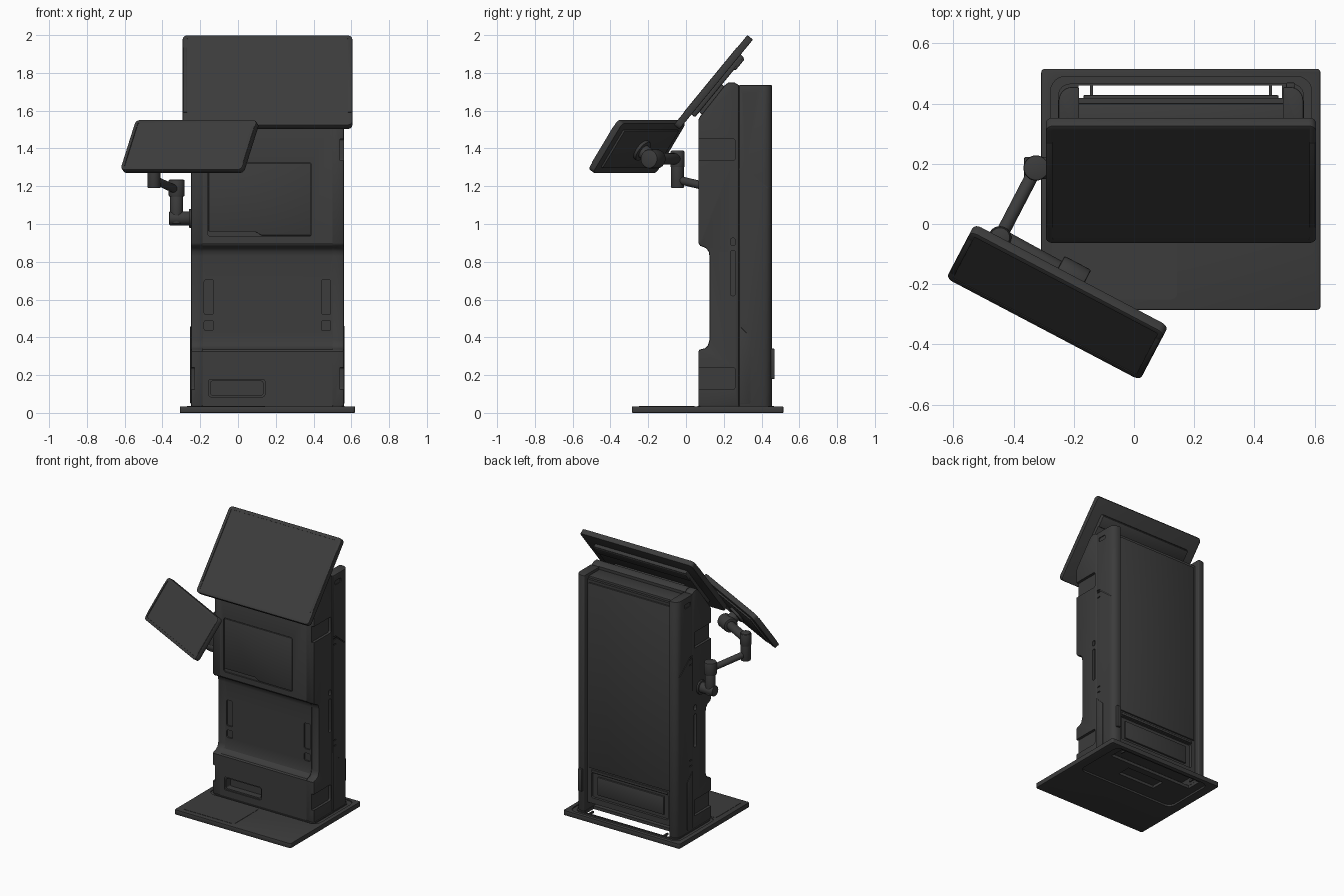
import bpy, bmesh, math
from mathutils import Vector, Matrix

if "Cube" in bpy.data.objects:
    bpy.data.objects.remove(bpy.data.objects["Cube"])

XC = 0.156                       # symmetry plane of the cabinet
DARK = bpy.data.materials.new("dark_grey")
DARK.diffuse_color = (0.045, 0.045, 0.045, 1)
DARK.use_nodes = True
DARK.node_tree.nodes["Principled BSDF"].inputs["Base Color"].default_value = DARK.diffuse_color


def activate(o):
    bpy.ops.object.select_all(action='DESELECT')
    o.select_set(True)
    bpy.context.view_layer.objects.active = o


def finish(name, bm, bevel=0, mat=None):
    bmesh.ops.recalc_face_normals(bm, faces=bm.faces)
    me = bpy.data.meshes.new(name)
    bm.to_mesh(me)
    bm.free()
    o = bpy.data.objects.new(name, me)
    bpy.context.collection.objects.link(o)
    me.materials.append(DARK)
    if mat:
        me.transform(mat)
    activate(o)
    if bevel:
        m = o.modifiers.new("bevel", 'BEVEL')
        m.width, m.segments, m.limit_method, m.angle_limit = bevel, 2, 'ANGLE', math.radians(40)
        bpy.ops.object.modifier_apply(modifier="bevel")
    bpy.ops.object.shade_smooth_by_angle(angle=math.radians(32))
    return o


def prism(name, pts, axis, d0, d1, bevel=0, mat=None):
    """Extrude a 2D outline along the given axis from d0 to d1."""
    put = {'x': lambda a, b, d: (d, a, b), 'y': lambda a, b, d: (a, d, b), 'z': lambda a, b, d: (a, b, d)}[axis]
    bm = bmesh.new()
    lo = [bm.verts.new(put(a, b, d0)) for a, b in pts]
    hi = [bm.verts.new(put(a, b, d1)) for a, b in pts]
    bm.faces.new(lo)
    bm.faces.new(hi)
    n = len(pts)
    for i in range(n):
        bm.faces.new((lo[i], lo[(i + 1) % n], hi[(i + 1) % n], hi[i]))
    return finish(name, bm, bevel, mat)


def rrect(x0, x1, y0, y1, r):
    """Rounded rectangle; r is one radius or four (from lower left, anticlockwise)."""
    rs = r if isinstance(r, tuple) else (r,) * 4
    out = []
    for k, (cx, cy, sx, sy) in enumerate(((x0, y0, 1, 1), (x1, y0, -1, 1), (x1, y1, -1, -1), (x0, y1, 1, -1))):
        q = rs[k]
        steps = 6 if q else 0
        for i in range(steps + 1):
            a = math.pi + k * math.pi / 2 + (i / steps * math.pi / 2 if steps else 0)
            out.append((cx + sx * q + q * math.cos(a), cy + sy * q + q * math.sin(a)) if q else (cx, cy))
    return out


def box(name, x0, x1, y0, y1, z0, z1, bevel=0, mat=None):
    return prism(name, [(x0, y0), (x1, y0), (x1, y1), (x0, y1)], 'z', z0, z1, bevel, mat)


def cyl(name, p, q, r, bevel=0.006):
    p, q = Vector(p), Vector(q)
    bm = bmesh.new()
    bmesh.ops.create_cone(bm, cap_ends=True, segments=28, radius1=r, radius2=r, depth=(q - p).length)
    rot = (q - p).to_track_quat('Z', 'Y').to_matrix().to_4x4()
    return finish(name, bm, bevel, Matrix.Translation((p + q) / 2) @ rot)


def cut(target, cutter):
    activate(target)
    m = target.modifiers.new("cut", 'BOOLEAN')
    m.operation, m.solver, m.object = 'DIFFERENCE', 'EXACT', cutter
    bpy.ops.object.modifier_apply(modifier="cut")
    bpy.ops.object.shade_smooth_by_angle(angle=math.radians(32))   # new cut edges stay sharp
    bpy.data.objects.remove(cutter)


def mx(s, a, b):
    """Distances a..b from the symmetry plane on side s, as ordered x limits."""
    return sorted((XC + s * a, XC + s * b))


# Base plate with underside recess, a channel around the cabinet and a cable slot
base = prism("base_plate", rrect(-0.308, 0.619, -0.285, 0.515, 0.012), 'z', 0, 0.035, 0.003)
cut(base, prism("c", rrect(-0.24, 0.55, 0.09, 0.485, 0.05), 'z', -0.01, 0.014))
cut(base, prism("c", rrect(-0.277, 0.59, 0.05, 0.49, 0.05), 'z', 0.028, 0.06))
foot = prism("foot_plate", rrect(-0.252, 0.564, 0.06, 0.466, 0.04), 'z', 0.02, 0.036)
for o in (base, foot):
    cut(o, box("c", -0.184, 0.492, 0.35, 0.46, -0.02, 0.06))
    cut(o, box("c", 0.0, 0.3, 0.2, 0.3, -0.02, 0.06))
prism("floor_panel", rrect(-0.27, 0.143, -0.25, 0.045, 0.02), 'z', 0.03, 0.037)

# Cabinet front: one side profile used for the centre and both cheeks
prof = [(0.065, 0.034), (0.065, 0.325), (0.072, 0.335), (0.1, 0.342), (0.115, 0.355), (0.124, 0.385),
        (0.124, 0.83), (0.12, 0.855), (0.105, 0.873), (0.075, 0.885), (0.065, 0.9), (0.065, 1.55),
        (0.075, 1.57), (0.205, 1.735), (0.225, 1.75), (0.255, 1.75), (0.28, 1.735), (0.28, 0.034)]
front = prism("cabinet_front", prof, 'x', -0.188, 0.5)
cut(front, prism("c", rrect(-0.16, 0.39, 0.935, 1.325, 0.015), 'y', 0.0, 0.075))
door = [(-0.155, 0.96), (0.09, 0.96), (0.125, 0.94), (0.385, 0.94), (0.385, 1.32), (-0.155, 1.32)]
prism("front_door", door, 'y', 0.065, 0.09, 0.002)
cut(front, prism("c", rrect(-0.155, 0.142, 0.085, 0.178, 0.012), 'y', 0.0, 0.073))
cut(front, prism("c", rrect(-0.145, 0.132, 0.095, 0.168, 0.01), 'y', 0.0, 0.12))
for s in (-1, 1):
    for z0, z1 in ((0.52, 0.705), (0.435, 0.49)):
        x0, x1 = mx(s, 0.285, 0.335)
        cut(front, prism("c", rrect(x0, x1, z0, z1, 0.012), 'y', 0.05, 0.134))

for s, side in ((-1, "left"), (1, "right")):
    x0, x1 = mx(s, 0.3425, 0.404)
    cheek = prism(side + "_cheek", prof, 'x', x0, x1, 0.008)
    # hand recesses and small slots in the outer side
    x0, x1 = mx(s, 0.385, 0.45)
    for y0, y1, z0, z1 in ((0.04, 0.26, 1.335, 1.45), (0.04, 0.26, 0.125, 0.24),
                           (0.235, 0.262, 0.62, 0.86), (0.235, 0.262, 0.885, 0.925)):
        cut(cheek, prism("c", rrect(y0, y1, z0, z1, 0.012), 'x', x0, x1))
    # rear corner post, rounded at the outer back edge
    x0, x1 = mx(s, 0.338, 0.406)
    radii = (0.0, 0.0, 0.045, 0.008) if s > 0 else (0.0, 0.0, 0.008, 0.045)
    post = prism(side + "_rear_post", rrect(x0, x1, 0.281, 0.455, radii), 'z', 0.034, 1.735, 0.004)
    x0, x1 = mx(s, 0.4, 0.45)
    cut(post, prism("c", rrect(0.305, 0.37, 1.66, 1.69, 0.008), 'x', x0, x1))
    seam = [(0.27, 1.288), (0.31, 1.285), (0.46, 1.165), (0.46, 1.172), (0.312, 1.292), (0.27, 1.295)]
    cut(post, prism("c", seam, 'x', x0, x1))
    for z in (0.5, 0.54, 1.23, 1.27):
        cut(post, box("c", x0, x1, 0.29, 0.315, z, z + 0.008))
    x0, x1 = mx(s, 0.395, 0.409)
    prism(side + "_service_cover", [(0.283, 0.05), (0.335, 0.05), (0.345, 0.06), (0.345, 0.4),
                                    (0.283, 0.46)], 'x', x0, x1, 0.002)
    # bracket beside the cable slot
    x0, x1 = mx(s, 0.292, 0.302)
    box(side + "_slot_bracket", x0, x1, 0.41, 0.466, 0.02, 0.034)
box("rear_latch", 0.505, 0.535, 0.45, 0.469, 0.18, 0.34, 0.003)

# Rear core, back door, vent panel and top ledge
core = box("rear_core", -0.186, 0.498, 0.275, 0.418, 0.09, 1.7)
cut(core, prism("c", rrect(-0.15, 0.462, 0.13, 0.31, 0.01), 'y', 0.4, 0.5))
box("back_door", -0.168, 0.48, 0.41, 0.428, 0.345, 1.68, 0.004)
box("vent_panel", -0.11, 0.42, 0.395, 0.412, 0.155, 0.285, 0.004)
box("vent_lip", -0.15, 0.462, 0.395, 0.426, 0.315, 0.333, 0.003)
box("top_ledge", -0.186, 0.498, 0.27, 0.4, 1.69, 1.715, 0.004)


def display(name, w, h, t, m, rim):
    """Rounded panel in local axes: X width, Y up the screen, Z out of the glass."""
    o = prism(name, rrect(-w / 2, w / 2, -h / 2, h / 2, 0.025), 'z', -t, 0, 0.005)
    cut(o, prism("c", rrect(-w / 2 + rim, w / 2 - rim, -h / 2 + rim, h / 2 - rim, 0.006), 'z', -0.003, 0.05))
    o.data.transform(m)
    for s in (-1, 1):
        x0, x1 = sorted((s * (w / 2 - rim), s * (w / 2 - 0.003)))
        box(name + "_side_grip", x0, x1, -h * 0.36, h * 0.36, -0.005, 0.002, 0.001, m)


def frame(u, v, origin):
    u, v = Vector(u).normalized(), Vector(v).normalized()
    m = Matrix((u, v, u.cross(v))).transposed().to_4x4()
    m.translation = origin
    return m


# Large tilted display with rear housing and neck
M = frame((1, 0, 0), (0, 0.39, 0.475), (XC, 0.13, 1.7625))
display("main_display", 0.898, 0.615, 0.038, M, 0.022)
box("main_display_housing", -0.37, 0.37, -0.205, 0.205, -0.062, -0.03, 0.008, M)
box("main_display_ridge", -0.37, 0.37, 0.12, 0.2, -0.07, -0.055, 0.008, M)
box("main_display_neck", -0.28, 0.28, -0.17, 0.02, -0.11, -0.055, 0.006, M)

# Small swivelled display
th = math.radians(34)
back = Vector((0.466, 0.885, 0))
up = back * math.sin(th) + Vector((0, 0, math.cos(th)))
nb = back * math.cos(th) - Vector((0, 0, math.sin(th)))
mid = Vector((-0.254, -0.258, 1.409))
S = frame((0.885, -0.466, 0), up, mid - nb * 0.02)
display("side_display", 0.727, 0.318, 0.036, S, 0.02)
box("side_display_housing", -0.31, 0.31, -0.12, 0.12, -0.048, -0.025, 0.008, S)

# Articulated arm from the left cheek to the small display
joint = mid + nb * 0.115
cyl("arm_wall_plate", (-0.26, 0.186, 1.03), (-0.245, 0.186, 1.03), 0.05, 0.003)
cyl("arm_wall_stub", (-0.365, 0.186, 1.03), (-0.25, 0.186, 1.03), 0.037)
cyl("arm_lower_pivot", (-0.325, 0.186, 1.0), (-0.325, 0.186, 1.16), 0.034)
cyl("arm_lower_collar", (-0.325, 0.186, 1.145), (-0.325, 0.186, 1.235), 0.042)
cyl("arm_lower_link", (-0.325, 0.186, 1.18), (-0.445, -0.045, 1.235), 0.022)
cyl("arm_elbow", (-0.445, -0.045, 1.19), (-0.445, -0.045, 1.39), 0.034)
cyl("arm_elbow_collar", (-0.445, -0.045, 1.3), (-0.445, -0.045, 1.385), 0.038)
cyl("arm_upper_link", (-0.445, -0.045, 1.345), joint, 0.03)
side = Vector((0.885, -0.466, 0))
cyl("arm_head", joint - side * 0.05, joint + side * 0.05, 0.05)
cyl("arm_head_stem", joint, mid + nb * 0.03, 0.038)
cyl("arm_mount_disc", mid + nb * 0.02, mid + nb * 0.045, 0.06, 0.004)
